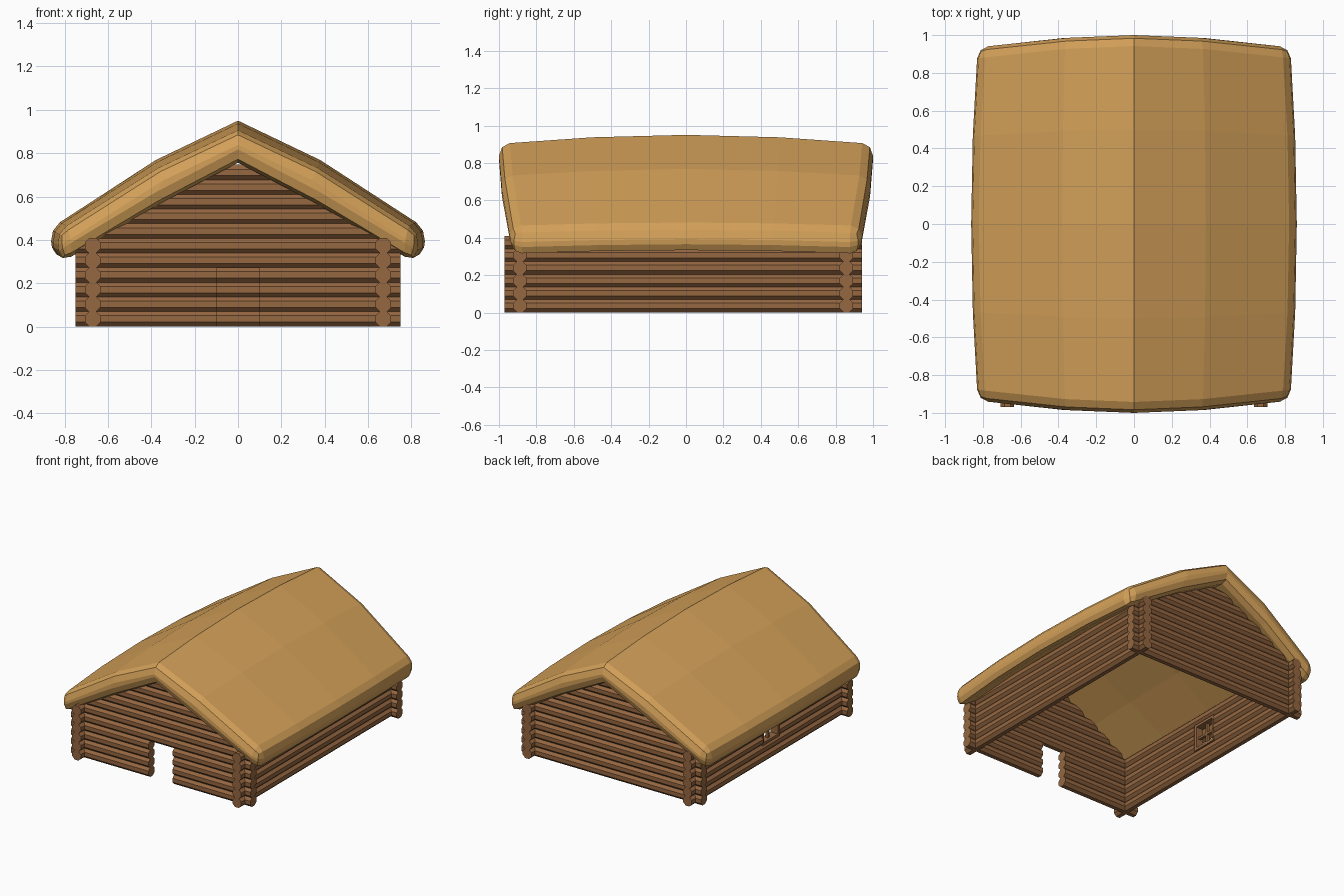
import bpy, bmesh, math
from mathutils import Matrix, Vector

if "Cube" in bpy.data.objects:
    bpy.data.objects.remove(bpy.data.objects["Cube"])


def material(name, rgb):
    m = bpy.data.materials.new(name)
    m.diffuse_color = (*rgb, 1)
    m.use_nodes = True
    m.node_tree.nodes["Principled BSDF"].inputs["Base Color"].default_value = m.diffuse_color
    return m


WOOD = material("log_brown", (0.30, 0.135, 0.052))
THATCH = material("thatch_gold", (0.66, 0.355, 0.10))


def finish(name, bm, mat):
    bmesh.ops.recalc_face_normals(bm, faces=bm.faces)
    me = bpy.data.meshes.new(name)
    bm.to_mesh(me)
    bm.free()
    me.materials.append(mat)
    ob = bpy.data.objects.new(name, me)
    bpy.context.collection.objects.link(ob)
    return ob


def add_log(bm, axis, a, b, fixed, z):
    """Eight-sided log along an axis, flat side down."""
    turn = Matrix.Rotation(math.pi / 2, 4, 'Y' if axis == 'x' else 'X')
    mid = (a + b) / 2
    pos = (mid, fixed, z) if axis == 'x' else (fixed, mid, z)
    bmesh.ops.create_cone(
        bm, cap_ends=True, segments=8, radius1=R, radius2=R, depth=b - a,
        matrix=Matrix.Translation(pos) @ turn @ Matrix.Rotation(math.pi / 8, 4, 'Z'))


def add_box(bm, size, pos):
    bmesh.ops.create_cube(bm, size=1, matrix=Matrix.Translation(pos) @ Matrix.Diagonal((*size, 1)))


FLAT, PITCH, YC = 0.036, 0.0675, -0.015
R = FLAT / math.cos(math.pi / 8)
WX, WY = 0.67, 0.873        # wall centre lines
LX, LY = 0.75, 0.955        # log half lengths


def wall(name, axis, fixed, half, centre, opening=None, gable=False):
    """Stack of logs; opening = (half width, rows) leaves a gap."""
    bm = bmesh.new()
    for i in range(11 if gable else 6):
        z = FLAT + i * PITCH
        h = half if i < 6 else (0.79 - z) / 0.51
        if opening and i in opening[1]:
            add_log(bm, axis, centre - h, centre - opening[0], fixed, z)
            add_log(bm, axis, centre + opening[0], centre + h, fixed, z)
        else:
            add_log(bm, axis, centre - h, centre + h, fixed, z)
    return finish(name, bm, WOOD)


# log walls: doorway at the front, window on the left
wall("front_wall", 'x', YC - WY, LX, 0, (0.1, range(0, 4)), True)
wall("back_wall", 'x', YC + WY, LX, 0, None, True)
wall("right_wall", 'y', WX, LY, YC)
wall("left_wall", 'y', -WX, LY, YC, (0.1, range(2, 5)))

# window frame with crossed glazing bars
bm = bmesh.new()
z0, z1 = 2 * PITCH, 5 * PITCH
zm = (z0 + z1) / 2
for s in (-1, 1):
    add_box(bm, (0.06, 0.02, z1 - z0), (-WX, YC + s * 0.092, zm))
    add_box(bm, (0.06, 0.2, 0.02), (-WX, YC, zm + s * (z1 - z0 - 0.02) / 2))
add_box(bm, (0.02, 0.016, z1 - z0), (-WX, YC, zm))
add_box(bm, (0.02, 0.19, 0.016), (-WX, YC, zm))
finish("window_frame", bm, WOOD)

# thatched roof: bowed slab with rounded rim
TOP = [(0, 0.95), (0.38, 0.768), (0.87, 0.45)]
BOTTOM = [(0, 0.80), (0.38, 0.60), (0.85, 0.308)]
END_Y = [1.0, 0.985, 0.935]     # end position per column
DROP = [0, 0.013, 0.048]        # ridge sag toward the ends
SAG = [1, 0.8, 0.35]
NARROW = [1, 0.99, 0.96]
sign = lambda n: (n > 0) - (n < 0)
bm = bmesh.new()
grids = []
for profile in (TOP, BOTTOM):
    g = {}
    for u in range(-2, 3):
        for v in range(-2, 3):
            a, b = abs(u), abs(v)
            x, z = profile[a]
            y = v / 2 * END_Y[a]
            g[u, v] = bm.verts.new((sign(u) * x * NARROW[b], y, z - DROP[b] * SAG[a]))
    grids.append(g)
top, low = grids
for g in grids:
    for u in range(-2, 2):
        for v in range(-2, 2):
            bm.faces.new((g[u, v], g[u + 1, v], g[u + 1, v + 1], g[u, v + 1]))
for k in range(-2, 2):
    for e in (-2, 2):
        bm.faces.new((top[k, e], top[k + 1, e], low[k + 1, e], low[k, e]))
        bm.faces.new((top[e, k], top[e, k + 1], low[e, k + 1], low[e, k]))
bmesh.ops.recalc_face_normals(bm, faces=bm.faces)
rim = set()
for g in grids:
    for k in range(-2, 2):
        for e in (-2, 2):
            rim.add(bm.edges.get((g[k, e], g[k + 1, e])))
            rim.add(bm.edges.get((g[e, k], g[e, k + 1])))
for u in (-2, 2):
    for v in (-2, 2):
        rim.add(bm.edges.get((top[u, v], low[u, v])))
bmesh.ops.bevel(bm, geom=list(rim), offset=0.058, offset_type='OFFSET', segments=2,
                profile=0.5, affect='EDGES', clamp_overlap=True)
finish("thatched_roof", bm, THATCH)
